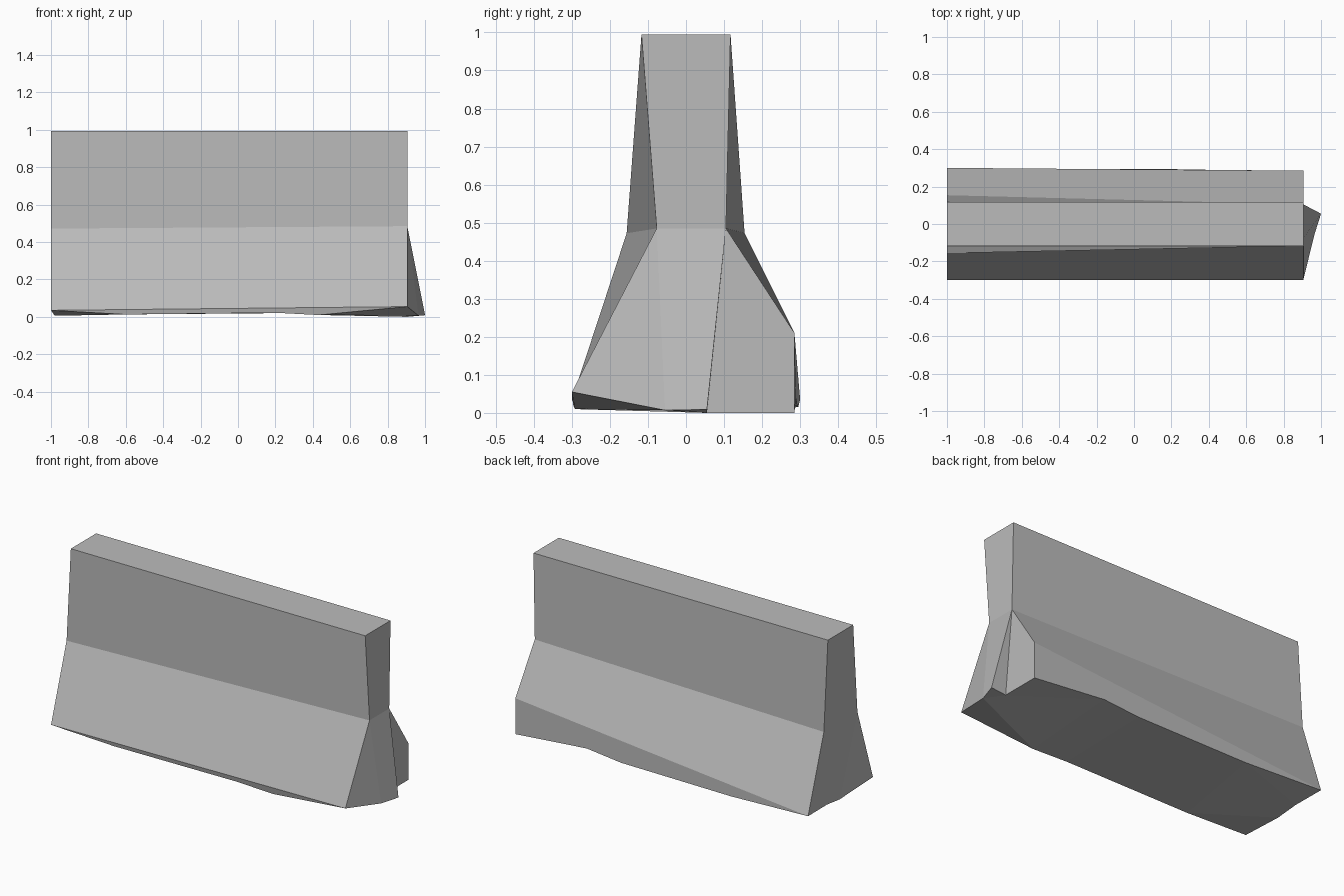
import bpy, bmesh

if "Cube" in bpy.data.objects:
    bpy.data.objects.remove(bpy.data.objects["Cube"])

# Concrete colour
concrete = bpy.data.materials.new("concrete grey")
concrete.diffuse_color = (0.5, 0.5, 0.5, 1)
concrete.use_nodes = True
concrete.node_tree.nodes["Principled BSDF"].inputs["Base Color"].default_value = concrete.diffuse_color

bm = bmesh.new()


def points(coords):
    return [bm.verts.new(c) for c in coords]


def section(x, profile):
    return points([(x, y, z) for y, z in profile])


def faces(*loops):
    for loop in loops:
        bm.faces.new(loop)


# End profiles: front foot, front waist, front top, back top, back waist, back foot
left = section(-1, [(-.3, .035), (-.156, .472), (-.117, .995),
                    (.117, .995), (.154, .472), (.3, .035)])
right = section(.905, [(-.3, .055), (-.077, .485), (-.117, .995),
                       (.117, .995), (.105, .485), (.285, .21)])

# Long side faces and top
for i in range(5):
    faces((left[i], right[i], right[i + 1], left[i + 1]))

# Worn lower edges, left to right
front = points([(-.6, -.29, .013), (.2, -.297, .022), (.43, -.292, .01)])
back = points([(-.5, .295, .015), (.216, .293, .02), (.44, .289, .042)])
corner = bm.verts.new((.905, .285, 0))
faces([left[0]] + front + [right[0], ])
faces([left[5]] + back + [corner, right[5]])

# Left end, with a chipped foot
chip_back, chip_front = points([(-.99, .11, .028), (-.98, -.02, .006)])
faces((left[1], left[2], left[3], left[4]),
      (left[0], left[1], chip_front),
      (left[1], left[4], chip_back, chip_front),
      (left[4], left[5], chip_back))

# Right end: protruding broken wedge beside a flat spall
ridge, apex, root = points([(.965, -.055, .007), (1, .055, .009), (.905, .055, 0)])
faces((right[1], right[2], right[3], right[4]),
      (right[0], right[1], ridge),
      (right[1], right[4], apex, ridge),
      (right[4], root, apex),
      (right[4], right[5], corner, root))

# Uneven underside
faces((left[0], front[0], chip_front),
      (chip_front, front[0], back[0], chip_back),
      (chip_back, back[0], left[5]))
for i in range(2):
    faces((front[i], front[i + 1], back[i + 1], back[i]))
faces((front[2], right[0], ridge),
      (front[2], ridge, root, back[2]),
      (ridge, apex, root),
      (back[2], root, corner))

bmesh.ops.recalc_face_normals(bm, faces=bm.faces[:])
mesh = bpy.data.meshes.new("broken_barrier")
bm.to_mesh(mesh)
bm.free()
mesh.materials.append(concrete)
bpy.context.collection.objects.link(bpy.data.objects.new("broken_barrier", mesh))
